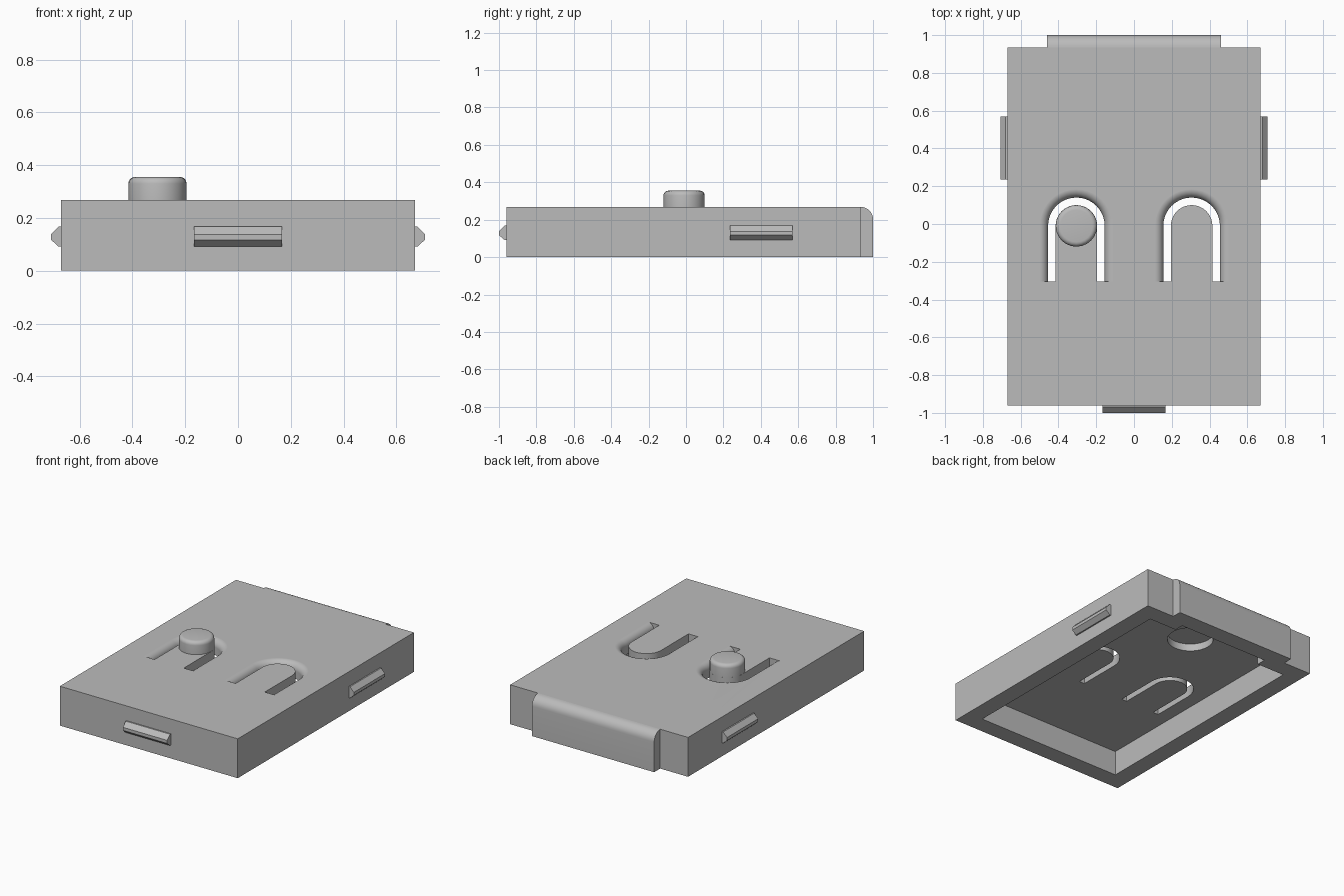
import bpy, bmesh
from math import sin, cos, pi, radians

if "Cube" in bpy.data.objects:
    bpy.data.objects.remove(bpy.data.objects["Cube"], do_unlink=True)

H = 0.268            # height of the cover
CEIL = 0.17          # underside of the top plate
WALL = 0.12
HALF_X, FRONT, BACK = 0.67, -0.96, 0.935
ARM_X, ARM_Y = 0.305, -0.01

grey = bpy.data.materials.new("plain grey")
grey.use_nodes = True
grey.diffuse_color = (0.5, 0.5, 0.5, 1)
grey.node_tree.nodes["Principled BSDF"].inputs["Base Color"].default_value = (0.5, 0.5, 0.5, 1)


def finish(name, bm):
    bmesh.ops.recalc_face_normals(bm, faces=bm.faces)
    mesh = bpy.data.meshes.new(name)
    bm.to_mesh(mesh)
    bm.free()
    mesh.materials.append(grey)
    obj = bpy.data.objects.new(name, mesh)
    bpy.context.collection.objects.link(obj)
    return obj


def loft(name, rings):
    """Skin closed rings of points into a capped solid."""
    bm = bmesh.new()
    rows = [[bm.verts.new(p) for p in ring] for ring in rings]
    n = len(rows[0])
    for a, b in zip(rows, rows[1:]):
        for i in range(n):
            j = (i + 1) % n
            bm.faces.new((a[i], a[j], b[j], b[i]))
    bm.faces.new(rows[0])
    bm.faces.new(rows[-1])
    return finish(name, bm)


def box(name, x0, x1, y0, y1, z0, z1):
    return loft(name, [[(x0, y0, z), (x1, y0, z), (x1, y1, z), (x0, y1, z)] for z in (z0, z1)])


def activate(obj):
    bpy.ops.object.select_all(action='DESELECT')
    obj.select_set(True)
    bpy.context.view_layer.objects.active = obj


def smooth(obj):
    activate(obj)
    bpy.ops.object.shade_smooth_by_angle(angle=radians(30))


def cut(obj, cutter):
    cutter.hide_render = True
    mod = obj.modifiers.new("cut", 'BOOLEAN')
    mod.operation, mod.solver, mod.object = 'DIFFERENCE', 'EXACT', cutter
    activate(obj)
    bpy.ops.object.modifier_apply(modifier=mod.name)
    bpy.data.objects.remove(cutter, do_unlink=True)


def circle(r, x, y, z, n):
    return [(x + r * cos(2 * pi * i / n), y + r * sin(2 * pi * i / n), z) for i in range(n)]


def slot_cutter(cx):
    """U-shaped slot whose outer rim is rounded over at the top."""
    inner, outer, f = 0.11, 0.15, 0.045
    profile = [(inner, CEIL - 0.05), (outer, CEIL - 0.05)]
    for i in range(7):
        t = i * pi / 12
        profile.append((outer + f - f * cos(t), H - f + f * sin(t)))
    profile += [(outer + f, H + 0.05), (inner, H + 0.05)]
    rings = [[(cx + r, -0.305, z) for r, z in profile]]
    for i in range(21):
        a = i * pi / 20
        rings.append([(cx + r * cos(a), ARM_Y + r * sin(a), z) for r, z in profile])
    rings.append([(cx - r, -0.305, z) for r, z in profile])
    return loft("slot_cutter", rings)


# Hollow cover: main cavity, recess behind the tab, round pocket, two slots
cover = box("cover", -HALF_X, HALF_X, FRONT, BACK, 0, H)
ix = HALF_X - WALL
cut(cover, box("cavity_cutter", -ix, ix, FRONT + WALL, BACK - WALL, -0.1, CEIL))
cut(cover, box("recess_cutter", -0.34, 0.34, 0.7, BACK - 0.055, -0.1, CEIL))
cut(cover, loft("pocket_cutter", [circle(0.146, 0, 0.555, z, 32) for z in (0.1, CEIL + 0.05)]))
for side in (-1, 1):
    cut(cover, slot_cutter(side * ARM_X))
smooth(cover)
weighted = cover.modifiers.new("flat_tops", 'WEIGHTED_NORMAL')
weighted.keep_sharp = True

# Back tab with rounded upper edge
r = 0.065
side_profile = [(BACK, 0), (1.0, 0)]
side_profile += [(1 - r + r * cos(i * pi / 16), H - r + r * sin(i * pi / 16)) for i in range(9)]
smooth(loft("back_tab", [[(x, y, z) for y, z in side_profile] for x in (-0.46, 0.46)]))

# Button on one spring arm
e = 0.025
button_rings = [circle(0.11, -ARM_X, ARM_Y, H, 24)]
for i in range(6):
    t = i * pi / 10
    button_rings.append(circle(0.11 - e + e * cos(t), -ARM_X, ARM_Y, 0.355 - e + e * sin(t), 24))
smooth(loft("button", button_rings))

# Snap catches: ridges on the front and both sides
ridge = [(0, 0.091), (0.009, 0.091), (0.038, 0.117), (0.038, 0.138), (0.009, 0.168), (0, 0.168)]
for name, s in (("left_catch", 1), ("right_catch", -1)):
    loft(name, [[(s * (HALF_X + d), y, z) for d, z in ridge] for y in (0.235, 0.57)])
loft("front_catch", [[(x, FRONT - d * 1.05, z) for d, z in ridge] for x in (-0.167, 0.167)])
